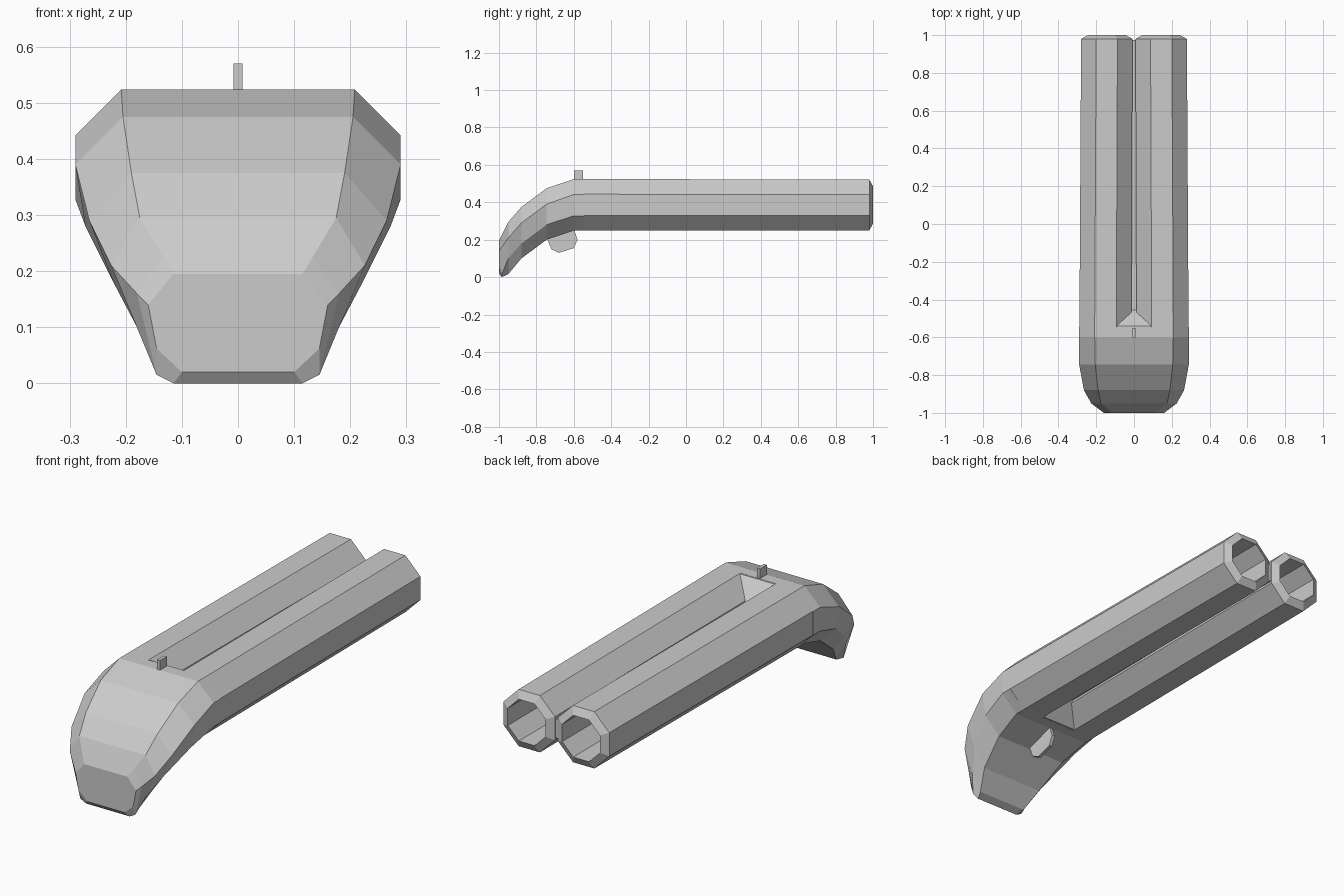
import bpy, bmesh, math

if "Cube" in bpy.data.objects:
    bpy.data.objects.remove(bpy.data.objects["Cube"])


def make_object(name, bm):
    bmesh.ops.recalc_face_normals(bm, faces=bm.faces)
    mesh = bpy.data.meshes.new(name)
    bm.to_mesh(mesh)
    bm.free()
    obj = bpy.data.objects.new(name, mesh)
    bpy.context.collection.objects.link(obj)
    return obj


def loft(name, rings, caps=(True, True)):
    """Skin a list of equal-length point rings, optionally capping the ends."""
    bm = bmesh.new()
    vs = [[bm.verts.new(p) for p in ring] for ring in rings]
    n = len(rings[0])
    for a, b in zip(vs, vs[1:]):
        for i in range(n):
            bm.faces.new((a[i], a[(i + 1) % n], b[(i + 1) % n], b[i]))
    if caps[0]:
        bm.faces.new(vs[0])
    if caps[1]:
        bm.faces.new(vs[-1])
    return make_object(name, bm)


def plate(name, profile, thick):
    """Extrude a (y, z) outline across the centre line."""
    return loft(name, [[(x, y, z) for y, z in profile] for x in (-thick / 2, thick / 2)])


def octagon(cx, y, cz, apothem):
    r = apothem / math.cos(math.pi / 8)
    return [(cx + r * math.cos(math.pi * (i + 0.5) / 4), y,
             cz + r * math.sin(math.pi * (i + 0.5) / 4)) for i in range(8)]


def grip_ring(y, top, upper, lower, bottom):
    half = [top, upper, lower, bottom]
    return ([(x, y, z) for x, z in half] +
            [(-x, y, z) for x, z in reversed(half)])


# Curved grip running into the breech block
loft("grip", [
    grip_ring(-1.00, (.115, .195), (.16, .14), (.145, .062), (.10, .02)),
    grip_ring(-.985, (.133, .225), (.18, .16), (.145, .015), (.115, 0)),
    grip_ring(-.95, (.175, .295), (.226, .21), (.18, .10), (.13, .016)),
    grip_ring(-.88, (.19, .375), (.265, .29), (.222, .18), (.165, .10)),
    grip_ring(-.745, (.205, .475), (.29, .39), (.272, .28), (.19, .20)),
    grip_ring(-.60, (.208, .524), (.29, .442), (.29, .328), (.208, .248)),
    grip_ring(-.545, (.208, .524), (.29, .442), (.29, .328), (.208, .248)),
])

# Ramp that fills the start of the valley between the barrels
plate("breech_ramp", [(-.55, .523), (-.54, .523), (-.455, .43),
                      (-.455, .34), (-.54, .249), (-.55, .249)], .18)

# Pair of hollow octagonal barrels with bevelled muzzles
for side, label in ((1, "right"), (-1, "left")):
    loft(label + "_barrel", [
        octagon(side * .151, -.545, .386, .138),
        octagon(side * .144, .98, .386, .136),
        octagon(side * .144, 1.0, .386, .100),
        octagon(side * .144, .30, .386, .100),
    ], caps=(False, True))

# Thin rib joining the barrels
plate("barrel_rib", [(-.55, .34), (.975, .34), (.975, .43), (-.55, .43)], .03)

# Sight on top of the breech
plate("sight", [(-.60, .51), (-.55, .51), (-.55, .57), (-.60, .57)], .016)

# Trigger plate underneath
plate("trigger", [(-.745, .21), (-.72, .15), (-.68, .13), (-.60, .155),
                  (-.58, .20), (-.60, .26), (-.70, .26)], .016)
